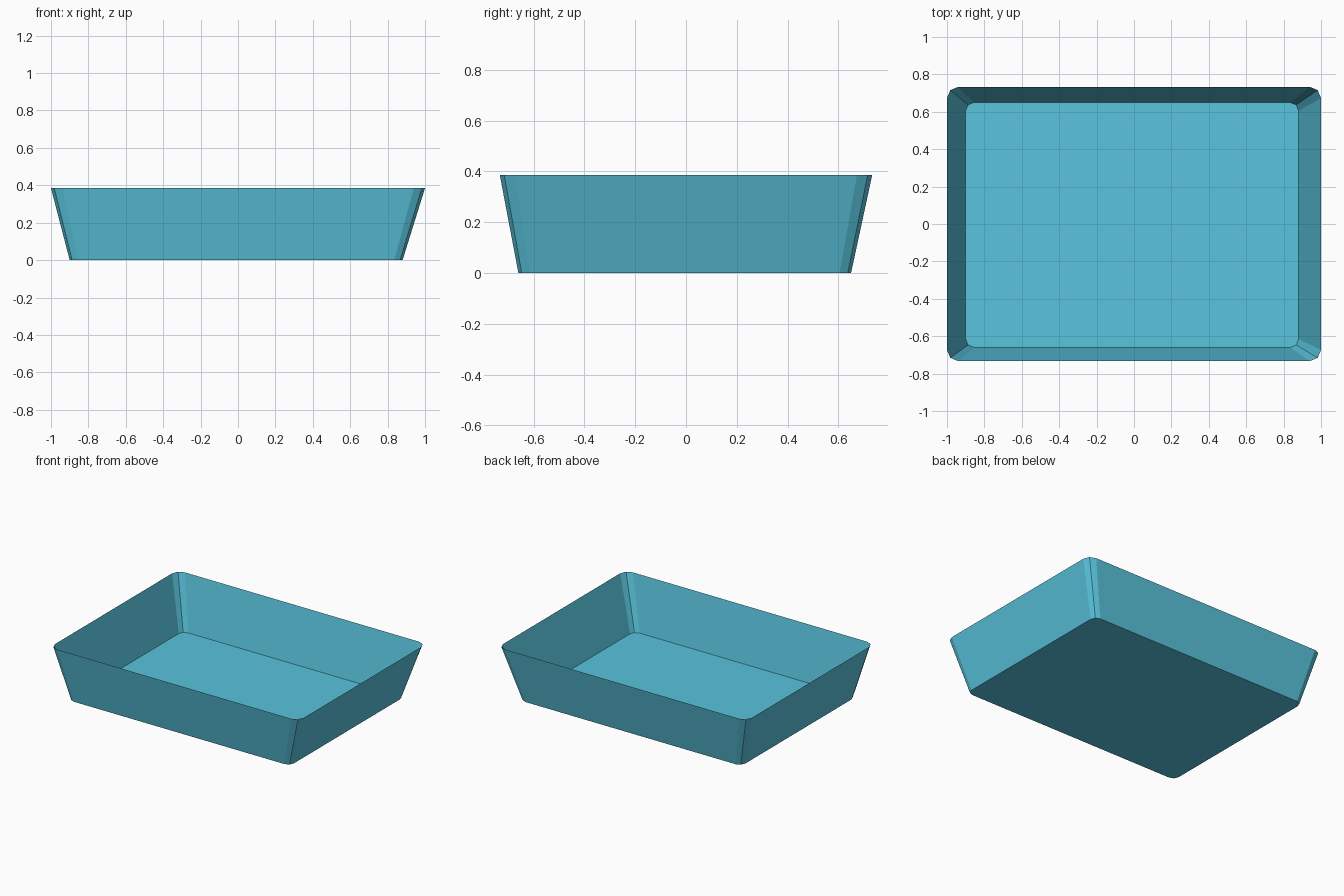
import bpy, bmesh
from math import cos, sin, pi

if "Cube" in bpy.data.objects:
    bpy.data.objects.remove(bpy.data.objects["Cube"])


def outline(bm, x0, x1, y0, y1, r, z):
    """Rectangle with two-segment rounded corners, counter-clockwise."""
    corners = [(x1 - r, y1 - r), (x0 + r, y1 - r), (x0 + r, y0 + r), (x1 - r, y0 + r)]
    return [bm.verts.new((cx + r * cos(a), cy + r * sin(a), z))
            for i, (cx, cy) in enumerate(corners)
            for a in [(i + k / 2) * pi / 2 for k in range(3)]]


bm = bmesh.new()
# Floor outline and wider rim outline
floor = outline(bm, -0.90, 0.88, -0.66, 0.65, 0.045, 0)
rim = outline(bm, -1, 1, -0.733, 0.733, 0.06, 0.385)
# Flat floor, then thin sloping walls, open at the top
bm.faces.new(floor[::-1])
n = len(floor)
for i in range(n):
    j = (i + 1) % n
    bm.faces.new((floor[i], floor[j], rim[j], rim[i]))

mesh = bpy.data.meshes.new("tray")
bm.to_mesh(mesh)
bm.free()
tray = bpy.data.objects.new("tray", mesh)
bpy.context.collection.objects.link(tray)

# Light blue colour
mat = bpy.data.materials.new("light_blue")
mat.diffuse_color = (0.10, 0.55, 0.72, 1)
mat.use_nodes = True
mat.node_tree.nodes["Principled BSDF"].inputs["Base Color"].default_value = mat.diffuse_color
mesh.materials.append(mat)
